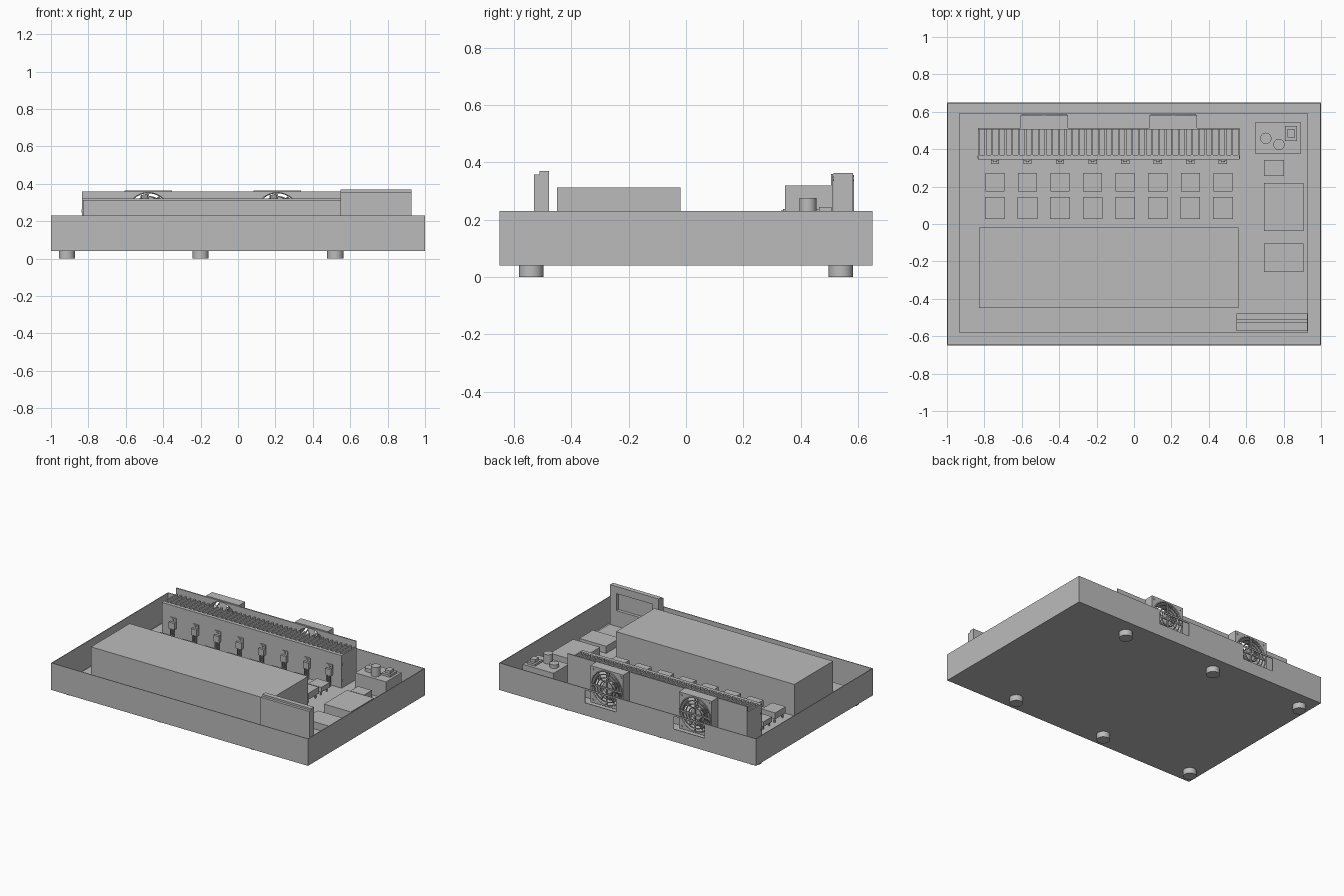
import bpy, math
from mathutils import Matrix

cube = bpy.data.objects.get("Cube")
if cube:
    bpy.data.objects.remove(cube, do_unlink=True)

grey = bpy.data.materials.new("plain_grey")
grey.use_nodes = True
grey.diffuse_color = (0.5, 0.5, 0.5, 1)
grey.node_tree.nodes["Principled BSDF"].inputs["Base Color"].default_value = (0.5, 0.5, 0.5, 1)


def finish(name):
    ob = bpy.context.object
    ob.name = name
    ob.data.materials.clear()
    ob.data.materials.append(grey)
    return ob


def box(name, x0, x1, y0, y1, z0, z1):
    bpy.ops.mesh.primitive_cube_add(size=1)
    ob = finish(name)
    ob.data.transform(Matrix.Translation(((x0 + x1) / 2, (y0 + y1) / 2, (z0 + z1) / 2))
                      @ Matrix.Diagonal((x1 - x0, y1 - y0, z1 - z0, 1)))
    return ob


def cylinder(name, x, y, z, r, depth, axis="Z", sides=24):
    """Cylinder centred at x, y, z, lying along the given axis."""
    turn = {"X": (0, math.pi / 2, 0), "Y": (math.pi / 2, 0, 0), "Z": (0, 0, 0)}[axis]
    bpy.ops.mesh.primitive_cylinder_add(vertices=sides, radius=r, depth=depth,
                                        location=(x, y, z), rotation=turn)
    ob = finish(name)
    bpy.ops.object.shade_smooth_by_angle(angle=math.radians(35))
    return ob


def post(name, x, y, r, z0, z1, sides=24):
    return cylinder(name, x, y, (z0 + z1) / 2, r, z1 - z0, "Z", sides)


def cut(target, cutter):
    mod = target.modifiers.new("hole", "BOOLEAN")
    mod.operation, mod.solver, mod.object = "DIFFERENCE", "EXACT", cutter
    bpy.context.view_layer.objects.active = target
    bpy.ops.object.modifier_apply(modifier=mod.name)
    bpy.data.objects.remove(cutter, do_unlink=True)


FAN_X = (-0.48, 0.21)
FAN_Z = 0.235
BOARD = 0.09
SUPPORT_X = (-0.915, -0.2, 0.52)

# Open tray with two fan windows in the back wall
T = 0.005
box("case_floor", -1, 1, -0.65, 0.65, 0.04, 0.04 + T)
box("case_front_wall", -1, 1, -0.65, -0.65 + T, 0.04, 0.23)
back_wall = box("case_back_wall", -1, 1, 0.65 - T, 0.65, 0.04, 0.23)
for fx in FAN_X:
    cut(back_wall, box("window_cutter", fx - 0.12, fx + 0.12, 0.6, 0.7, 0.128, 0.218))
for side, x in (("right", -1), ("left", 1 - T)):
    box(f"case_{side}_wall", x, x + T, -0.65 + T, 0.65 - T, 0.04, 0.23)

# Feet, circuit board, standoffs and screws
box("circuit_board", -0.935, 0.93, -0.58, 0.59, BOARD - 0.012, BOARD)
for x in SUPPORT_X:
    for y in (-0.54, 0.54):
        post("foot", x, y, 0.043, 0, 0.04, 32)
for x, y in [(x, y) for x in SUPPORT_X for y in (-0.535, 0.54)] + [(-0.87, -0.235), (0.61, -0.235)]:
    post("standoff", x, y, 0.018, 0.045, BOARD - 0.012, 6)
    post("board_screw", x, y, 0.013, BOARD, BOARD + 0.008, 16)

# Power supply block
box("power_supply", -0.83, 0.56, -0.45, -0.02, BOARD, 0.312)

# Heat sink: front plate, fins and taller back plate
HX0, HX1 = -0.835, 0.565
box("heat_sink_front_plate", HX0, HX1, 0.345, 0.37, BOARD, 0.32)
back_plate = box("heat_sink_back_plate", HX0, HX1, 0.505, 0.513, BOARD, 0.36)
COUNT = 40
for i in range(COUNT):
    x = HX0 + (HX1 - HX0 - 0.01) * i / (COUNT - 1)
    box("heat_sink_fin", x, x + 0.01, 0.37, 0.505, BOARD, 0.32)
for x in (HX0, HX1):
    for z in (0.14, 0.255):
        cylinder("heat_sink_screw", x, 0.357, z, 0.008, 0.006, "X", 12)


def fan(cx):
    """Square fan with hub, blades and a round wire guard."""
    h, cy = 0.128, 0.55
    frame = box("fan_frame", cx - h, cx + h, 0.514, 0.582, FAN_Z - h, FAN_Z + h)
    cut(frame, cylinder("bore_cutter", cx, cy, FAN_Z, 0.118, 0.2, "Y", 48))
    cut(back_plate, cylinder("bore_cutter", cx, 0.51, FAN_Z, 0.118, 0.1, "Y", 48))
    cylinder("fan_hub", cx, 0.546, FAN_Z, 0.04, 0.05, "Y", 32)
    for i in range(7):
        blade = box("fan_blade", 0.03, 0.11, -0.003, 0.003, -0.022, 0.022)
        blade.matrix_world = (Matrix.Translation((cx, 0.544, FAN_Z))
                              @ Matrix.Rotation(math.tau * i / 7, 4, "Y")
                              @ Matrix.Rotation(math.radians(40), 4, "X"))
    for r in (0.05, 0.073, 0.096, 0.118):
        bpy.ops.mesh.primitive_torus_add(major_radius=r, minor_radius=0.004, major_segments=40,
                                         minor_segments=6, location=(cx, 0.582, FAN_Z),
                                         rotation=(math.pi / 2, 0, 0))
        finish("fan_guard_ring")
        bpy.ops.object.shade_smooth()
    for i in range(2):
        bar = box("fan_guard_bar", -0.12, 0.12, -0.003, 0.003, -0.005, 0.005)
        bar.matrix_world = (Matrix.Translation((cx, 0.582, FAN_Z))
                            @ Matrix.Rotation(math.pi / 2 * i, 4, "Y"))
    for sx in (-1, 1):
        for sz in (-1, 1):
            cylinder("fan_screw", cx + sx * 0.108, 0.546, FAN_Z + sz * 0.108, 0.008, 0.078, "Y", 12)


for fx in FAN_X:
    fan(fx)

# Eight channels: a transistor on the heat sink and two blocks on pins
for i in range(8):
    x = -0.743 + 0.174 * i
    box("transistor_body", x - 0.022, x + 0.022, 0.322, 0.338, 0.165, 0.21)
    box("transistor_tab", x - 0.022, x + 0.022, 0.338, 0.345, 0.165, 0.238)
    cylinder("transistor_screw", x, 0.335, 0.224, 0.008, 0.008, "Y", 12)
    for dx in (-0.014, 0, 0.014):
        box("transistor_leg", x + dx - 0.003, x + dx + 0.003, 0.327, 0.333, BOARD, 0.165)
    for name, half, y0, y1, z0, z1 in (("rear_block", 0.051, 0.175, 0.272, 0.115, 0.15),
                                       ("front_block", 0.053, 0.028, 0.145, 0.12, 0.165)):
        box(name, x - half, x + half, y0, y1, z0, z1)
        for px in (x - half + 0.015, x + half - 0.015):
            for py in (y0 + 0.015, y1 - 0.015):
                post(name + "_pin", px, py, 0.006, BOARD, z0, 8)

# Connector housing with two posts and a square socket
box("connector_housing", 0.65, 0.89, 0.375, 0.545, BOARD, 0.21)
post("tall_post", 0.775, 0.425, 0.03, 0.21, 0.275)
post("short_post", 0.705, 0.458, 0.03, 0.21, 0.235)
box("socket_base", 0.807, 0.872, 0.445, 0.525, 0.21, 0.225)
box("socket_cap", 0.82, 0.86, 0.463, 0.508, 0.225, 0.245)

# Modules along the left side
box("small_module", 0.695, 0.803, 0.257, 0.343, BOARD, 0.14)
box("large_module", 0.695, 0.905, -0.037, 0.22, BOARD, 0.16)
box("medium_module", 0.695, 0.905, -0.257, -0.105, BOARD, 0.14)

# Front panel: flat plate, rear frame around a recess, and mounting flange
PX0, PX1 = 0.547, 0.927
box("panel_plate", PX0, PX1, -0.53, -0.511, BOARD, 0.357)
frame = box("panel_frame", PX0, PX1, -0.511, -0.478, BOARD, 0.37)
cut(frame, box("recess_cutter", PX0 + 0.05, PX1 - 0.05, -0.5, -0.4, 0.2, 0.32))
box("panel_flange", PX0, PX1, -0.572, -0.53, BOARD, 0.115)
for x, r in ((0.573, 0.008), (0.627, 0.014), (0.737, 0.014), (0.847, 0.014), (0.901, 0.008)):
    post("flange_screw", x, -0.55, r, 0.115, 0.122, 16)
